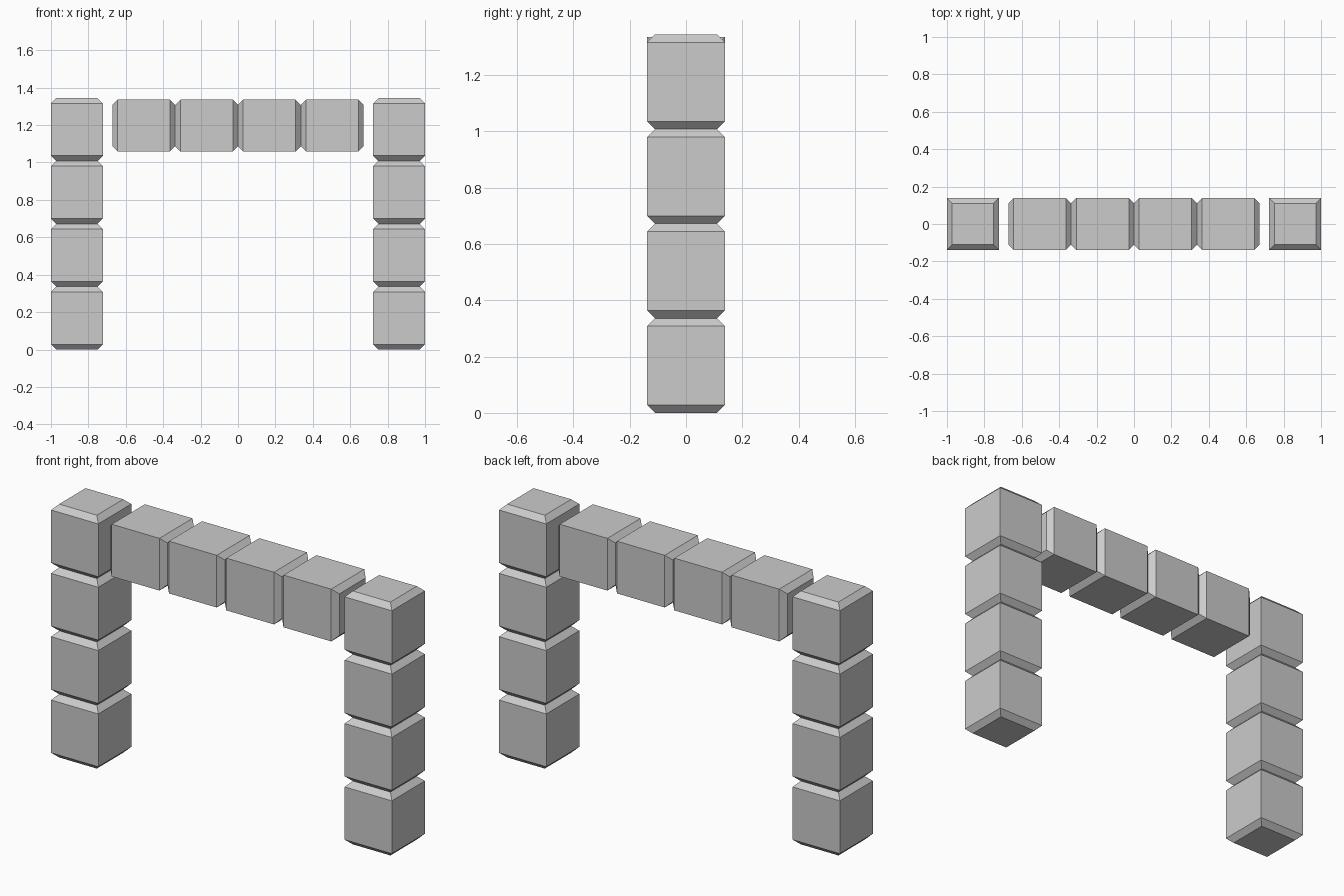
import bpy, bmesh
from mathutils import Matrix
from math import pi

if "Cube" in bpy.data.objects:
    bpy.data.objects.remove(bpy.data.objects["Cube"])

PITCH = 0.336     # block length along its stacking axis
HALF = 0.1385     # half of the block's square side
CHAMFER = 0.028   # chamfer around both end faces


def make_block_mesh():
    """Square block along z with both end faces chamfered."""
    bm = bmesh.new()
    h = PITCH / 2
    levels = [(-h, HALF - CHAMFER), (-h + CHAMFER, HALF),
              (h - CHAMFER, HALF), (h, HALF - CHAMFER)]
    rings = [[bm.verts.new((sx * r, sy * r, z))
              for sx, sy in ((-1, -1), (1, -1), (1, 1), (-1, 1))]
             for z, r in levels]
    for low, high in zip(rings, rings[1:]):
        for i in range(4):
            j = (i + 1) % 4
            bm.faces.new((low[i], low[j], high[j], high[i]))
    bm.faces.new(rings[0][::-1])
    bm.faces.new(rings[-1])
    mesh = bpy.data.meshes.new("block")
    bm.to_mesh(mesh)
    bm.free()
    return mesh


block = make_block_mesh()


def add_block(name, location, rotation=Matrix()):
    obj = bpy.data.objects.new(name, block)
    obj.matrix_world = Matrix.Translation(location) @ rotation
    bpy.context.collection.objects.link(obj)


# Two upright columns of four blocks
for side, sign in (("left", -1), ("right", 1)):
    for i in range(4):
        add_block(f"{side}_column_block_{i + 1}",
                  (sign * (1 - HALF), 0, PITCH * (i + 0.5)))

# Crossbeam of four blocks lying along x, between the columns
for i in range(4):
    add_block(f"crossbeam_block_{i + 1}",
              (PITCH * (i - 1.5), 0, 1.197), Matrix.Rotation(pi / 2, 4, 'Y'))
